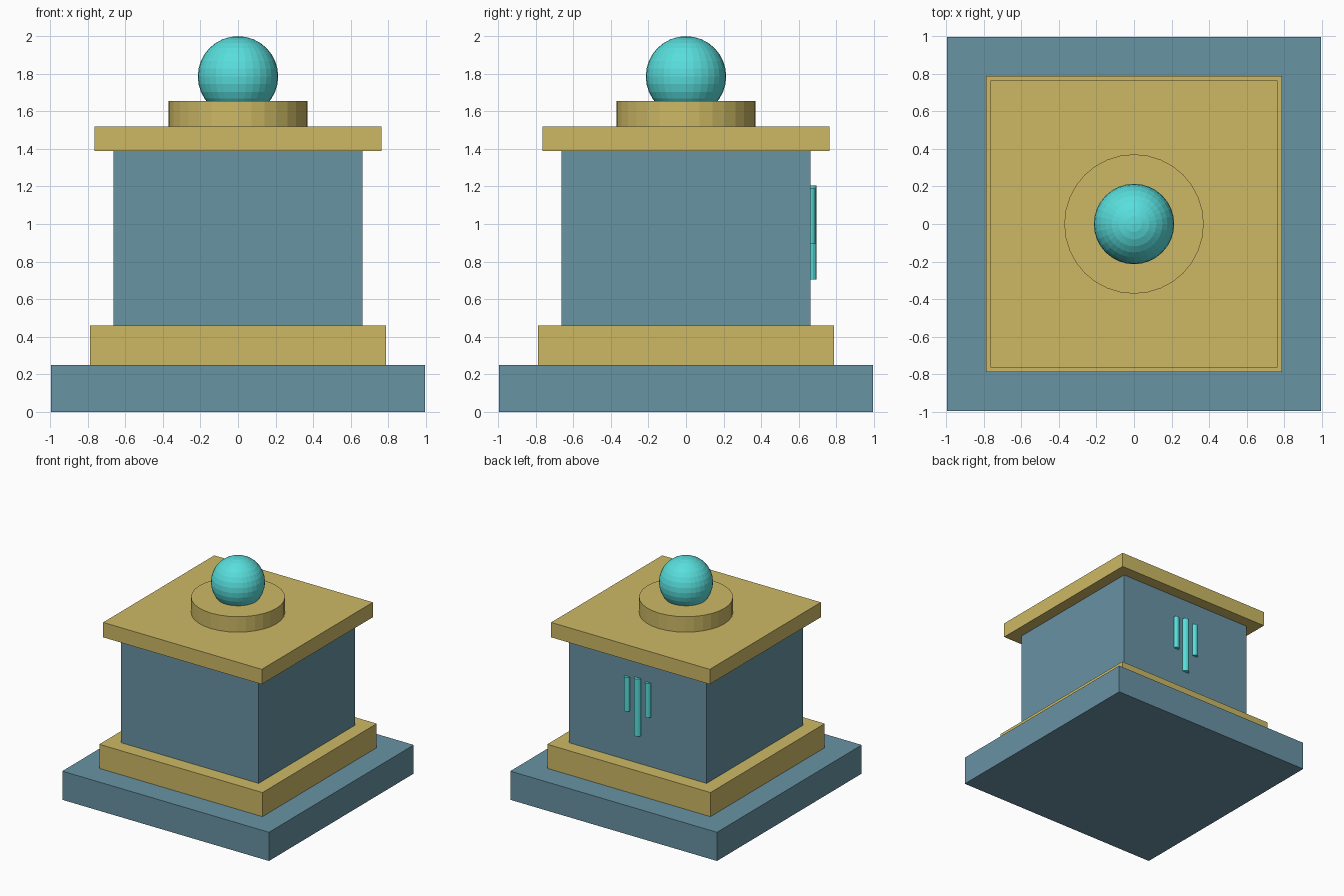
import bpy

if "Cube" in bpy.data.objects:
    bpy.data.objects.remove(bpy.data.objects["Cube"])


def material(name, rgb):
    """Flat material from 0-255 display values, stored as linear."""
    lin = [((c / 255 + 0.055) / 1.055) ** 2.4 for c in rgb]
    m = bpy.data.materials.new(name)
    m.diffuse_color = (*lin, 1.0)
    m.use_nodes = True
    m.node_tree.nodes["Principled BSDF"].inputs["Base Color"].default_value = m.diffuse_color
    return m


BLUE = material("slate_blue", (104, 147, 164))
GOLD = material("gold", (205, 185, 101))
TEAL = material("bright_teal", (88, 222, 220))


def finish(name, mat):
    ob = bpy.context.object
    ob.name = name
    ob.data.materials.append(mat)
    return ob


def slab(name, half, z0, z1, mat):
    """Square block centred on the axis, from z0 to z1."""
    bpy.ops.mesh.primitive_cube_add(size=1, location=(0, 0, (z0 + z1) / 2))
    bpy.context.object.scale = (2 * half, 2 * half, z1 - z0)
    return finish(name, mat)


def rod(name, radius, x, y, z0, z1, mat, sides=32):
    """Upright cylinder from z0 to z1."""
    bpy.ops.mesh.primitive_cylinder_add(vertices=sides, radius=radius, depth=z1 - z0,
                                        location=(x, y, (z0 + z1) / 2))
    return finish(name, mat)


# Stacked square pedestal
slab("base_step", 0.997, 0.0, 0.25, BLUE)
slab("plinth", 0.787, 0.25, 0.46, GOLD)
slab("body", 0.664, 0.46, 1.39, BLUE)
slab("cap_slab", 0.765, 1.39, 1.52, GOLD)

# Round collar and orb on top
rod("collar", 0.371, 0, 0, 1.52, 1.655, GOLD)
bpy.ops.mesh.primitive_uv_sphere_add(segments=32, ring_count=16, radius=0.214,
                                     location=(0, 0, 1.786))
finish("orb", TEAL)

# Three half-sunk bars on the back face
rod("centre_bar", 0.031, 0, 0.664, 0.705, 1.205, TEAL, 16)
for side, x in (("left", -0.1), ("right", 0.1)):
    rod(side + "_bar", 0.026, x, 0.664, 0.893, 1.19, TEAL, 16)
